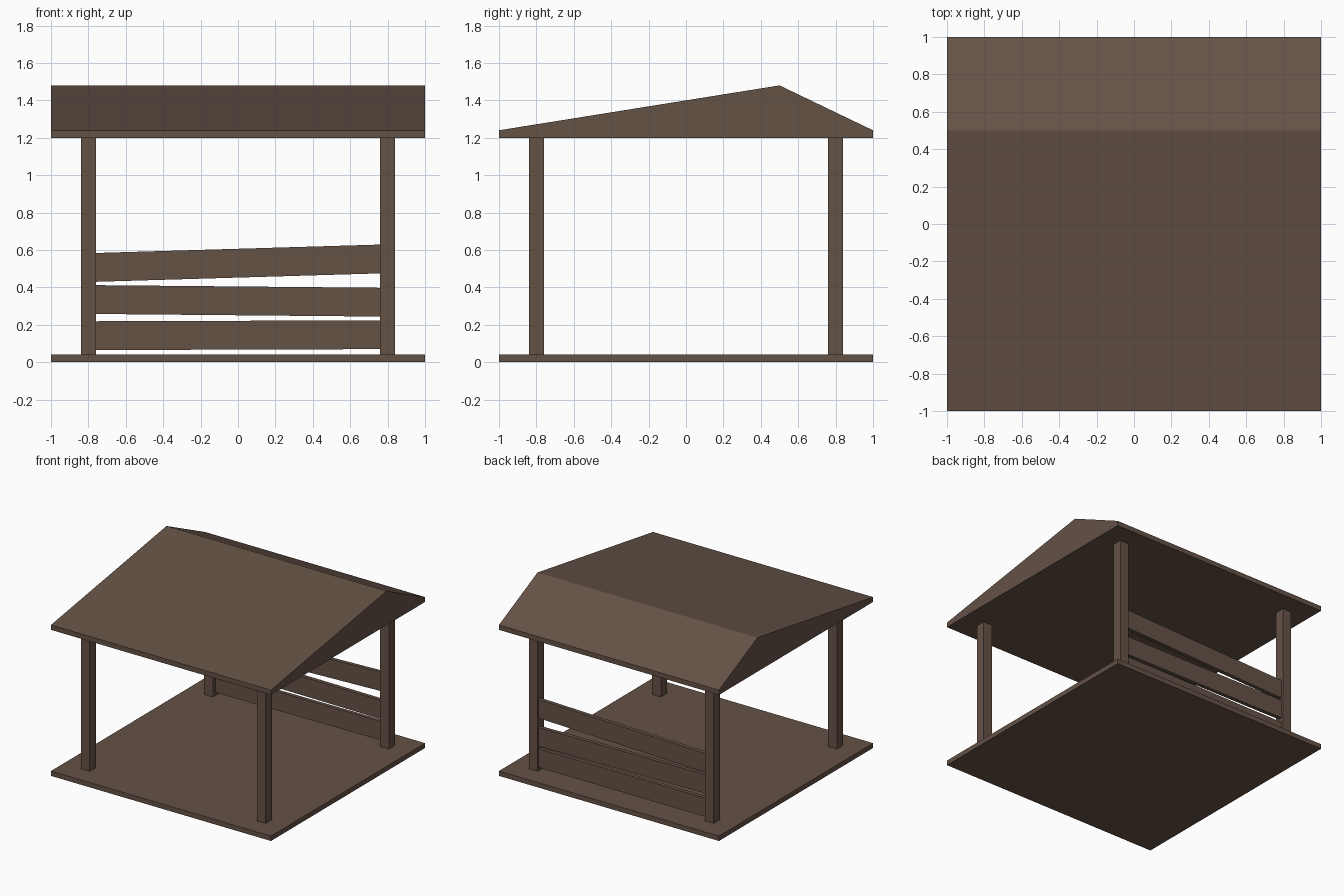
import bpy, bmesh, math
from mathutils import Vector

if "Cube" in bpy.data.objects:
    bpy.data.objects.remove(bpy.data.objects["Cube"])

wood = bpy.data.materials.new("brown_wood")
wood.diffuse_color = (0.13, 0.085, 0.062, 1.0)
wood.use_nodes = True
wood.node_tree.nodes["Principled BSDF"].inputs["Base Color"].default_value = wood.diffuse_color


def finish(name, bm):
    bmesh.ops.recalc_face_normals(bm, faces=bm.faces)
    mesh = bpy.data.meshes.new(name)
    bm.to_mesh(mesh)
    bm.free()
    mesh.materials.append(wood)
    obj = bpy.data.objects.new(name, mesh)
    bpy.context.collection.objects.link(obj)
    return obj


def box(name, center, size, rotation=(0, 0, 0)):
    bm = bmesh.new()
    bmesh.ops.create_cube(bm, size=1)
    bmesh.ops.scale(bm, vec=size, verts=bm.verts)
    obj = finish(name, bm)
    obj.location = center
    obj.rotation_euler = rotation
    return obj


# Floor slab
box("floor", (0, 0, 0.02), (2, 2, 0.04))

# Four corner posts
for side, x in (("left", -0.8), ("right", 0.8)):
    for end, y in (("front", -0.8), ("back", 0.8)):
        box(f"{end}_{side}_post", (x, y, 0.62), (0.08, 0.08, 1.16))

# Solid asymmetric gable roof, ridge towards the back
profile = [(-1, 1.2), (1, 1.2), (1, 1.24), (0.5, 1.48), (-1, 1.24)]
bm = bmesh.new()
face = bm.faces.new([bm.verts.new((-1, y, z)) for y, z in profile])
ext = bmesh.ops.extrude_face_region(bm, geom=[face], use_keep_orig=True)
moved = [v for v in ext["geom"] if isinstance(v, bmesh.types.BMVert)]
bmesh.ops.translate(bm, vec=Vector((2, 0, 0)), verts=moved)
finish("roof", bm)

# Crooked rail planks between the back posts: left and right centre heights
for name, left, right in (("lower", 0.142, 0.147),
                          ("middle", 0.335, 0.321),
                          ("upper", 0.507, 0.552)):
    tilt = -math.atan2(right - left, 1.52)
    box(f"{name}_back_plank", (0, 0.812, (left + right) / 2),
        (1.54, 0.032, 0.154), (0, tilt, math.radians(0.3)))
